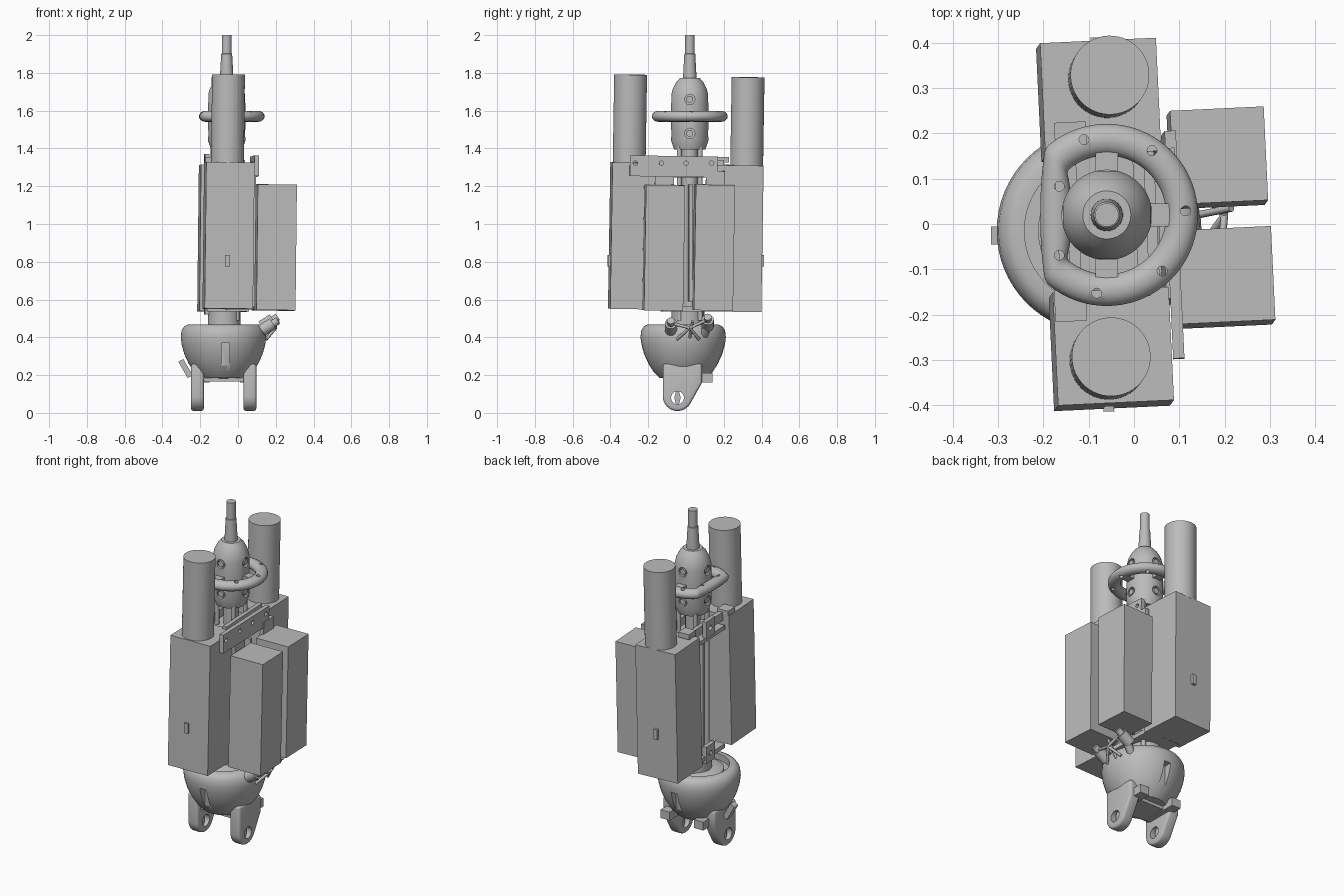
import bpy, bmesh
from math import sin, cos, pi, radians
from mathutils import Vector, Matrix, Euler

if "Cube" in bpy.data.objects:
    bpy.data.objects.remove(bpy.data.objects["Cube"])

grey = bpy.data.materials.new("plain_grey")
grey.use_nodes = True
colour = (0.5, 0.5, 0.5, 1)
grey.diffuse_color = colour
grey.node_tree.nodes["Principled BSDF"].inputs["Base Color"].default_value = colour

LEAN = Euler((radians(-0.9), radians(0.7), radians(2.7)))
FLAT = Euler((0, 0, radians(2.7)))
AX, AY = -0.06, 0.02          # main axis


def finish(name, bm, loc=(0, 0, 0), rot=(0, 0, 0)):
    bmesh.ops.recalc_face_normals(bm, faces=bm.faces)
    me = bpy.data.meshes.new(name)
    bm.to_mesh(me)
    bm.free()
    me.materials.append(grey)
    ob = bpy.data.objects.new(name, me)
    ob.location, ob.rotation_euler = loc, rot
    bpy.context.collection.objects.link(ob)
    return ob


def box(name, size, loc, rot=FLAT):
    bm = bmesh.new()
    bmesh.ops.create_cube(bm, size=1, matrix=Matrix.Diagonal((*size, 1)))
    return finish(name, bm, loc, rot)


def cyl(name, r, depth, loc, rot=(0, 0, 0), r2=None, seg=32):
    bm = bmesh.new()
    bmesh.ops.create_cone(bm, cap_ends=True, segments=seg, radius1=r,
                          radius2=r if r2 is None else r2, depth=depth)
    return finish(name, bm, loc, rot)


def rod(name, r, a, b):
    a, b = Vector(a), Vector(b)
    turn = (b - a).to_track_quat('Z', 'Y').to_euler()
    return cyl(name, r, (b - a).length, (a + b) / 2, turn, seg=12)


def lathe(name, profile, loc, seg=64):
    bm = bmesh.new()
    vs = [bm.verts.new((r, 0, z)) for r, z in profile]
    es = [bm.edges.new(p) for p in zip(vs, vs[1:])]
    bmesh.ops.spin(bm, geom=vs + es, cent=(0, 0, 0), axis=(0, 0, 1),
                   angle=2 * pi, steps=seg, use_merge=True)
    bmesh.ops.remove_doubles(bm, verts=bm.verts, dist=1e-5)
    return finish(name, bm, loc)


def extrude_x(name, outline, width, loc):
    bm = bmesh.new()
    face = bm.faces.new([bm.verts.new((-width / 2, y, z)) for y, z in outline])
    out = bmesh.ops.extrude_face_region(bm, geom=[face])
    bmesh.ops.translate(bm, vec=(width, 0, 0),
                        verts=[v for v in out["geom"] if isinstance(v, bmesh.types.BMVert)])
    return finish(name, bm, loc)


def cut(ob, cutters):
    for c in cutters:
        m = ob.modifiers.new("cut", 'BOOLEAN')
        m.operation, m.object, m.solver = 'DIFFERENCE', c, 'EXACT'
    deps = bpy.context.evaluated_depsgraph_get()
    old = ob.data
    new = bpy.data.meshes.new_from_object(ob.evaluated_get(deps))
    ob.modifiers.clear()
    ob.data = new
    bpy.data.meshes.remove(old)
    for c in cutters:
        bpy.data.objects.remove(c)


# Large housings with floats and a small latch on each outer face
for side, x, y, z, fx, fy, s in (("front", -0.05, -0.276, 0.938, -0.053, -0.297, -1),
                                 ("back", -0.078, 0.274, 0.924, -0.056, 0.325, 1)):
    box(side + "_housing", (0.256, 0.25, 0.775), (x, y, z), LEAN)
    cyl(side + "_float", 0.087, 0.47, (fx, fy, z + 0.618), LEAN, seg=48)
    box(side + "_latch", (0.024, 0.02, 0.06), (x - 0.006, y + s * 0.128, 0.805))

# Small battery boxes on the side
box("battery_box_front", (0.207, 0.207, 0.665), (0.2, -0.118, 0.875), LEAN)
box("battery_box_back", (0.207, 0.207, 0.665), (0.184, 0.146, 0.876), LEAN)
for y in (-0.12, 0.15):
    box("battery_rail", (0.025, 0.1, 0.72), (0.078, y, 0.92), LEAN)

# Drilled side bracket
bracket = box("side_bracket", (0.025, 0.465, 0.11), (0.088, -0.065, 1.305),
              (radians(-0.9), 0, radians(2.7)))
cut(bracket, [cyl("hole", 0.012, 0.1, (0.09, y, 1.322), (0, pi / 2, 0), seg=16)
              for y in (-0.268, -0.13, 0, 0.135)])

# Central frame: column, rods, cross plates and drilled tabs
cyl("central_column", 0.042, 0.95, (AX, AY, 0.93))
for sx in (-1, 1):
    for sy in (-1, 1):
        cyl("frame_rod", 0.013, 0.92, (AX + sx * 0.055, AY + sy * 0.055, 0.95), seg=12)
    box("frame_beam", (0.025, 0.36, 0.05), (AX + sx * 0.075, AY, 1.315))
box("frame_web", (0.2, 0.018, 0.62), (AX + 0.03, AY, 0.9))
for z in (0.55, 1.26):
    box("frame_plate", (0.22, 0.3, 0.025), (AX, AY, z))
for z in (0.57, 1.32):
    tab = box("drilled_tab", (0.025, 0.09, 0.1), (-0.165, AY, z))
    cut(tab, [cyl("hole", 0.015, 0.1, (-0.165, AY, z), (0, pi / 2, 0), seg=16)])
for y in (-0.18, 0.19):
    box("corner_clip", (0.07, 0.07, 0.03), (-0.14, y, 1.34))

# Upper bell with cable boot, pierced by bolt ports
bell = lathe("upper_bell", [(0, 1.395), (0.083, 1.395), (0.1, 1.445), (0.1, 1.675),
                            (0.09, 1.715), (0.072, 1.75), (0.053, 1.772), (0, 1.772)], (AX, AY, 0))
ports = [(z, k * pi / 2 + off) for z, off in ((1.66, 0), (1.48, 0)) for k in range(4)]
cut(bell, [cyl("port", 0.027, 0.04, (AX + 0.1 * cos(a), AY + 0.1 * sin(a), z),
               (0, pi / 2, a), seg=24) for z, a in ports])
for z, a in ports:
    cyl("port_bolt", 0.018, 0.03, (AX + 0.082 * cos(a), AY + 0.082 * sin(a), z),
        (0, pi / 2, a), seg=16)
lathe("cable_boot", [(0, 1.76), (0.036, 1.76), (0.035, 1.79), (0.029, 1.9),
                     (0.026, 1.902), (0.026, 2.0), (0, 2.0)], (AX, AY, 0), 32)

# Guard ring with one flattened side
bm = bmesh.new()
N, M = 72, 16
loops = []
for i in range(N):
    a = 2 * pi * i / N
    mid = Vector((max(0.166 * cos(a), -0.112), 0.166 * sin(a), 0))
    out = Vector((cos(a), sin(a), 0))
    loops.append([bm.verts.new(mid + out * 0.035 * cos(t) + Vector((0, 0, 0.029 * sin(t))))
                  for t in (2 * pi * j / M for j in range(M))])
for i in range(N):
    p, q = loops[i], loops[(i + 1) % N]
    for j in range(M):
        k = (j + 1) % M
        bm.faces.new((p[j], q[j], q[k], p[k]))
ring = finish("guard_ring", bm, (AX, AY, 1.57))
cut(ring, [cyl("hole", 0.011, 0.2, (AX + max(0.174 * cos(a), -0.105), AY + 0.174 * sin(a), 1.57), seg=12)
           for a in (radians(3 + 360 * i / 7 + 0.5 * i) for i in range(7))])
for k in range(4):
    a = k * pi / 2
    d = 0.1 if k == 2 else 0.115
    box("ring_spoke", (0.07, 0.05, 0.035), (AX + d * cos(a), AY + d * sin(a), 1.57), (0, 0, a))

# Lower bowl with rim recess and vertical slots
BX, BY = -0.077, -0.015
bowl = lathe("lower_bowl", [(0, 0.18), (0.125, 0.185), (0.155, 0.215), (0.185, 0.262),
                            (0.207, 0.31), (0.221, 0.36), (0.226, 0.4), (0.222, 0.435),
                            (0.208, 0.458), (0.19, 0.467), (0.165, 0.467), (0.165, 0.43),
                            (0, 0.43)], (BX, BY, 0))
cut(bowl, [box("slot", (0.042, 0.08, 0.12), (-0.066, BY + s * 0.215, 0.31), (0, 0, 0))
           for s in (-1, 1)])
cyl("bowl_neck", 0.087, 0.14, (-0.073, 0.01, 0.475), seg=48)
lathe("neck_collar", [(0, 0.42), (0.135, 0.42), (0.135, 0.445), (0.1, 0.46), (0, 0.46)],
      (BX, BY, 0))
box("bowl_latch", (0.03, 0.04, 0.1), (-0.278, -0.025, 0.235), (0, radians(-30), 0))

# Fork legs with pin holes
arc = [(-0.045 + 0.078 * cos(t), 0.088 + 0.078 * sin(t))
       for t in (radians(180 + 150 * i / 14) for i in range(15))]
outline = [(-0.123, 0.26)] + arc + [(0.085, 0.16), (0.085, 0.26)]
for x in (-0.215, 0.063):
    leg = extrude_x("fork_leg", outline, 0.068, (x, 0, 0))
    bev = leg.modifiers.new("round", 'BEVEL')
    bev.width, bev.segments = 0.014, 3
    cut(leg, [cyl("hole", 0.034, 0.3, (x, -0.045, 0.08), (0, pi / 2, 0), seg=24)])
    cyl("pin_bush", 0.034, 0.03, (x, -0.045, 0.08), (0, pi / 2, 0), seg=24).scale = (1, 0.45, 1)
    box("leg_foot", (0.06, 0.22, 0.05), (x * 0.8 - 0.01, 0.03, 0.185), (0, 0, 0))
box("fork_bridge", (0.24, 0.16, 0.03), (BX, BY, 0.18), (0, 0, 0))

# Shackle lugs and wires on the side of the bowl
tilt = radians(58)
for y, z in ((-0.08, 0.455), (0.115, 0.475)):
    cyl("lug", 0.032, 0.07, (0.155, y, z), (0, tilt, 0), seg=24)
    cyl("lug_cap", 0.02, 0.05, (0.19, y, z + 0.02), (0, tilt, 0), seg=16)
    rod("lug_arm", 0.022, (0.09, y * 0.8, 0.4), (0.155, y, z))
    rod("lug_wire", 0.008, (0.19, y, z + 0.02), (0.2, 0.02, 0.45))
    rod("lug_wire", 0.008, (0.2, 0.02, 0.45), (0.15, y * 0.6, 0.39))
rod("lug_wire", 0.008, (0.14, 0.02, 0.4), (0.215, 0.035, 0.485))

# Smooth shading with crisp edges
bpy.ops.object.select_all(action='DESELECT')
for ob in bpy.context.collection.objects:
    if ob.type == 'MESH':
        ob.select_set(True)
        bpy.context.view_layer.objects.active = ob
bpy.ops.object.shade_smooth_by_angle(angle=radians(35))
